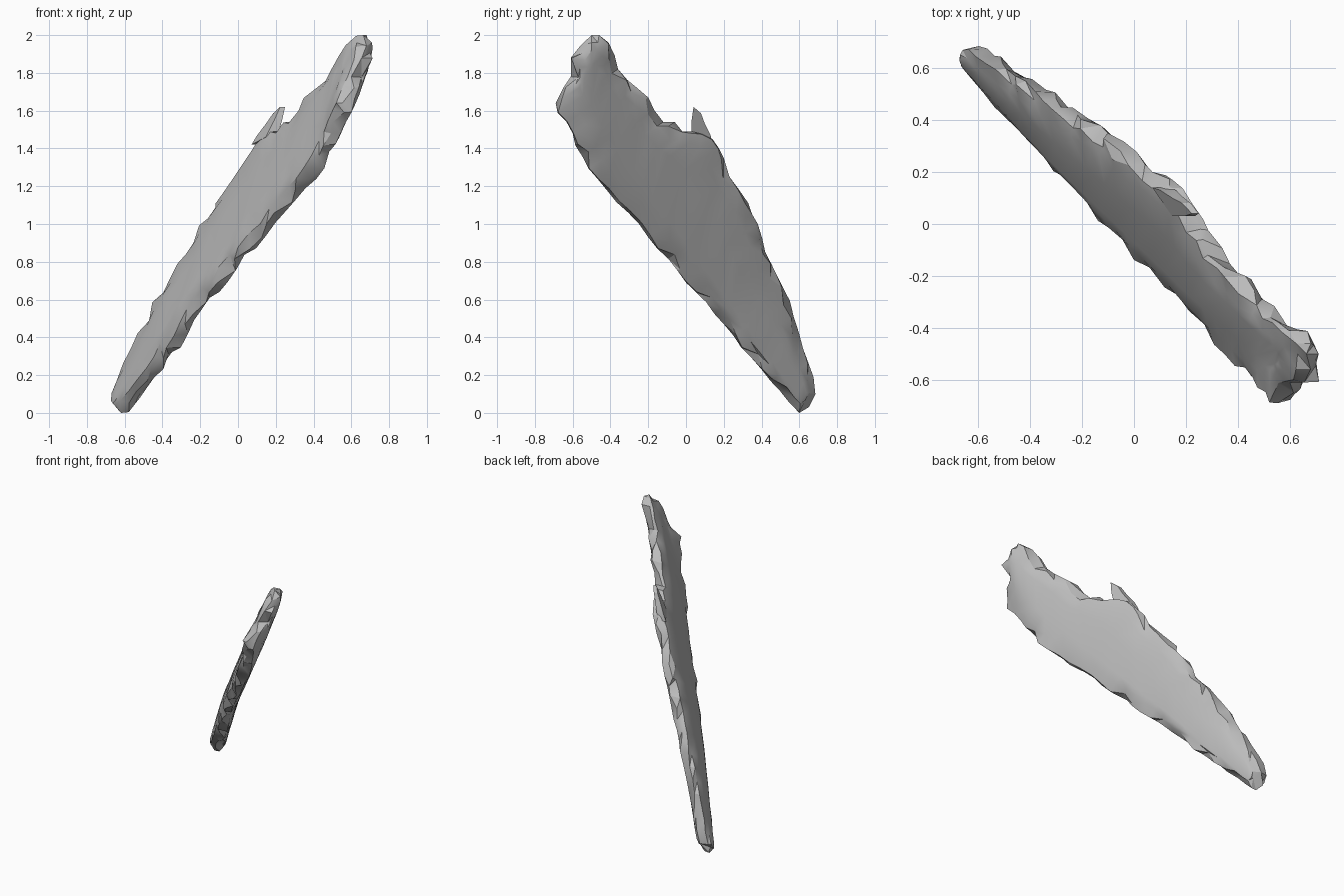
import bpy, bmesh, math, random
from mathutils import Vector

random.seed(11)
cube = bpy.data.objects.get("Cube")
if cube:
    bpy.data.objects.remove(cube, do_unlink=True)

stone = bpy.data.materials.new("grey stone")
stone.use_nodes = True
stone.diffuse_color = (0.5, 0.5, 0.5, 1)
stone.node_tree.nodes["Principled BSDF"].inputs["Base Color"].default_value = (0.5, 0.5, 0.5, 1)

# Outline of the slab in side elevation (y, z)
OUTLINE = [(.6, 0), (.65, .03), (.685, .1), (.675, .19), (.62, .34), (.57, .51), (.51, .67),
           (.42, .85), (.38, 1.0), (.33, 1.11), (.23, 1.25), (.2, 1.35), (.14, 1.45),
           (.03, 1.49), (-.02, 1.49), (-.06, 1.54), (-.12, 1.54), (-.2, 1.67), (-.36, 1.82),
           (-.41, 1.96), (-.46, 2.0), (-.5, 2.0), (-.61, 1.88), (-.61, 1.78), (-.65, 1.72),
           (-.69, 1.64), (-.68, 1.59), (-.6, 1.48), (-.55, 1.36), (-.42, 1.18), (-.2, .93),
           (0, .69), (.2, .47), (.4, .23)]
SPINE_A, SPINE_B = Vector((.61, .11)), Vector((-.5, 1.77))


def on_slab(p, offset):
    """Place an elevation point on the tilted slab, which bends a little at its ends."""
    foot = .05 * max(0, 1 - p.y / .6)
    corner = .35 * max(0, -.52 - p.x)
    return Vector((-.367 - .5 * p.x + .4 * p.y + foot - corner + offset, p.x, p.y))


def spine_point(p):
    axis = SPINE_B - SPINE_A
    t = (p - SPINE_A).dot(axis) / axis.length_squared
    return SPINE_A + axis * max(0, min(1, t))


def finish(name, bm, angle):
    bmesh.ops.recalc_face_normals(bm, faces=bm.faces)
    mesh = bpy.data.meshes.new(name)
    bm.to_mesh(mesh)
    bm.free()
    mesh.materials.append(stone)
    obj = bpy.data.objects.new(name, mesh)
    bpy.context.collection.objects.link(obj)
    bpy.ops.object.select_all(action='DESELECT')
    obj.select_set(True)
    bpy.context.view_layer.objects.active = obj
    bpy.ops.object.shade_smooth_by_angle(angle=math.radians(angle))


# Finer, slightly ragged rim
rim = []
for i, point in enumerate(OUTLINE):
    a, b = Vector(point), Vector(OUTLINE[(i + 1) % len(OUTLINE)])
    side = Vector((b.y - a.y, a.x - b.x)).normalized()
    steps = max(1, round((b - a).length / .075))
    rim.append(a)
    for k in range(1, steps):
        rim.append(a.lerp(b, k / steps) + side * random.uniform(-.01, .012))


def ring(bm, inset, offset):
    """One closed loop, moved in from the rim and off the middle plane."""
    loop = []
    for p in rim:
        c = spine_point(p)
        gap = (c - p).length
        q = p + (c - p) * (min(inset(gap), .7 * gap) / gap)
        loop.append(bm.verts.new(on_slab(q, offset())))
    return loop


def bridge(bm, first, second):
    for i in range(len(first)):
        j = (i + 1) % len(first)
        bm.faces.new((first[i], first[j], second[j], second[i]))


# Main slab: chipped rim with a gently domed face on each side
bm = bmesh.new()
edge = ring(bm, lambda g: 0, lambda: random.uniform(-.03, .03))
for s in (-1, 1):
    chip = ring(bm, lambda g: random.choice((.004, .015, .04)), lambda: s * random.uniform(.036, .056))
    shoulder = ring(bm, lambda g: min(.08, .45 * g), lambda: s * .06)
    crown = ring(bm, lambda g: .65 * g, lambda: s * random.uniform(.064, .068))
    loops = [edge, chip, shoulder, crown]
    for first, second in zip(loops, loops[1:]):
        bridge(bm, first, second)
    bm.faces.new(crown)
bmesh.ops.triangulate(bm, faces=bm.faces[:])
finish("stone_slab", bm, 28)

# Splinter standing up beside the notch in the upper edge
SPLINTER = [(.03, 1.46), (.14, 1.42), (.13, 1.47), (.1, 1.53), (.08, 1.585), (.04, 1.62), (.03, 1.55)]
bm = bmesh.new()
sides = []
for s in (-1, 1):
    loop = []
    for y, z in SPLINTER:
        depth = .035 - .022 * (z - 1.42) / .2
        loop.append(bm.verts.new(on_slab(Vector((y, z)), s * depth - .025)))
    sides.append(loop)
    bm.faces.new(loop)
bridge(bm, *sides)
bmesh.ops.triangulate(bm, faces=bm.faces[:])
finish("splinter", bm, 20)
